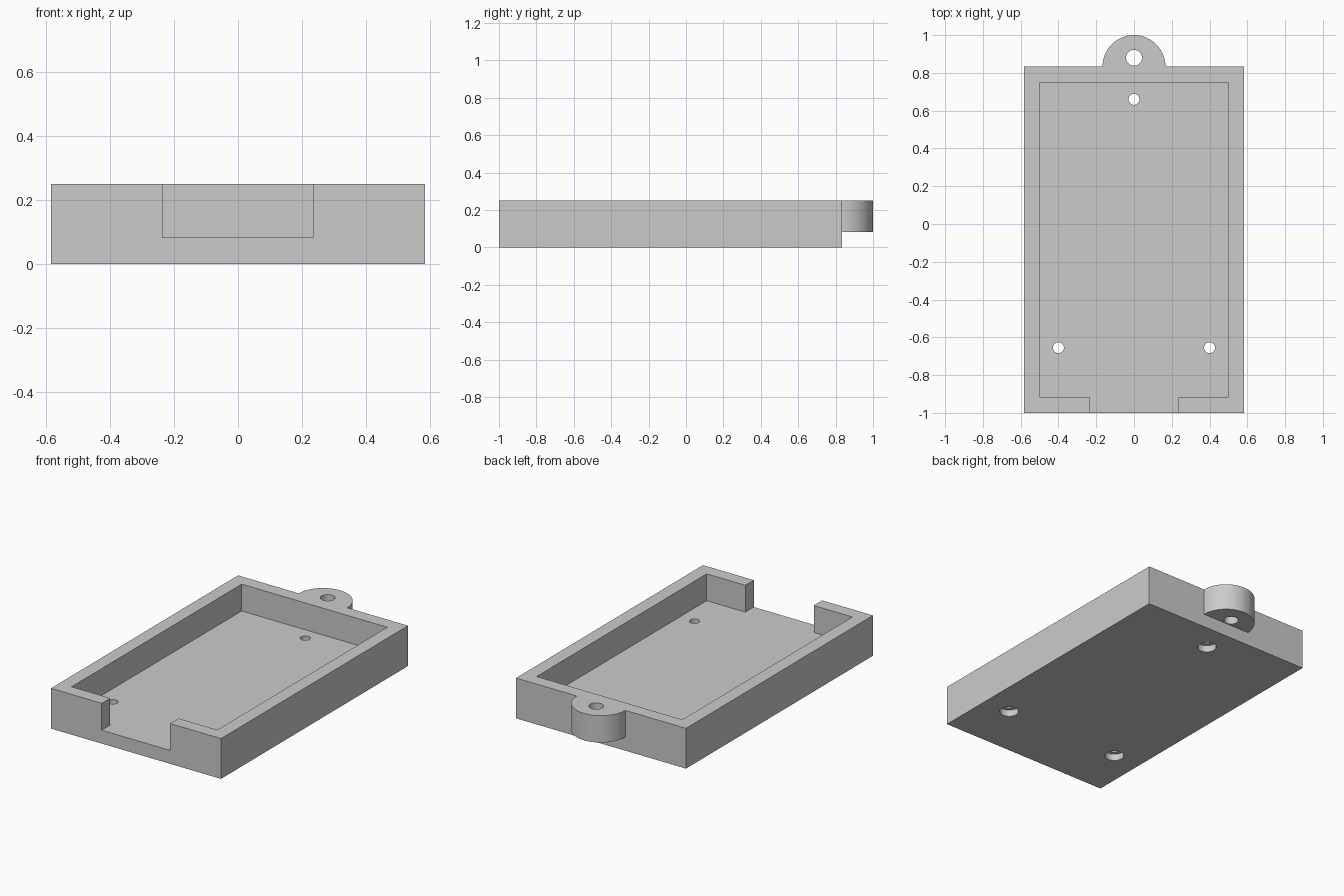
import bpy
import bmesh
import math

cube = bpy.data.objects.get("Cube")
if cube:
    bpy.data.objects.remove(cube, do_unlink=True)

WALL = 1 / 12
HEIGHT = 0.25
HALF_W = 7 / 12
FRONT, BACK = -1.0, 1 - 2 * WALL

grey = bpy.data.materials.new("light grey")
grey.use_nodes = True
grey.diffuse_color = (0.6, 0.6, 0.6, 1)
grey.node_tree.nodes["Principled BSDF"].inputs["Base Color"].default_value = (0.6, 0.6, 0.6, 1)


def add_object(name, bm):
    bmesh.ops.recalc_face_normals(bm, faces=bm.faces)
    mesh = bpy.data.meshes.new(name)
    bm.to_mesh(mesh)
    bm.free()
    mesh.materials.append(grey)
    obj = bpy.data.objects.new(name, mesh)
    bpy.context.collection.objects.link(obj)
    return obj


def prism(name, outline, z0, z1):
    """Extrude a flat outline from z0 up to z1."""
    bm = bmesh.new()
    base = bm.faces.new([bm.verts.new((x, y, z0)) for x, y in outline])
    top = bmesh.ops.extrude_face_region(bm, geom=[base])["geom"]
    bmesh.ops.translate(bm, vec=(0, 0, z1 - z0),
                        verts=[v for v in top if isinstance(v, bmesh.types.BMVert)])
    return add_object(name, bm)


def box(name, x, y0, y1, z0, z1):
    return prism(name, [(-x, y0), (x, y0), (x, y1), (-x, y1)], z0, z1)


def cylinder(name, x, y, r, z0, z1, sides=48):
    turn = [2 * math.pi * i / sides for i in range(sides)]
    return prism(name, [(x + r * math.cos(a), y + r * math.sin(a)) for a in turn], z0, z1)


def combine(target, other, operation):
    mod = target.modifiers.new(other.name, "BOOLEAN")
    mod.operation = operation
    mod.solver = "EXACT"
    mod.object = other
    bpy.ops.object.select_all(action="DESELECT")
    bpy.context.view_layer.objects.active = target
    target.select_set(True)
    bpy.ops.object.modifier_apply(modifier=mod.name)
    bpy.data.objects.remove(other, do_unlink=True)


# Open tray with a cable gap in the front wall
tray = box("tray", HALF_W, FRONT, BACK, 0, HEIGHT)
combine(tray, box("cavity", 0.5, FRONT + WALL, BACK - WALL, WALL, 0.4), "DIFFERENCE")
combine(tray, box("front_gap", 0.235, FRONT - 0.1, FRONT + 0.2, WALL, 0.4), "DIFFERENCE")

# Rounded hanging lug on the back wall, half of it buried in the wall thickness
lug_r = 2 * WALL
arc = [math.pi * i / 48 for i in range(49)]
outline = [(lug_r * math.cos(a), BACK + lug_r * math.sin(a)) for a in arc]
outline += [(-lug_r, BACK - WALL / 2), (lug_r, BACK - WALL / 2)]
combine(tray, prism("hanging_lug", outline, WALL, HEIGHT), "UNION")
combine(tray, cylinder("lug_hole", 0, 0.88, 0.042, -0.1, 0.4), "DIFFERENCE")

# Screw holes through the floor, counterbored from below
for x, y in ((0, 0.66), (-0.4, -0.655), (0.4, -0.655)):
    combine(tray, cylinder("screw_hole", x, y, 0.029, -0.1, 0.2), "DIFFERENCE")
    combine(tray, cylinder("counterbore", x, y, 0.055, -0.1, WALL / 2), "DIFFERENCE")

bpy.ops.object.shade_smooth_by_angle(angle=math.radians(30))
